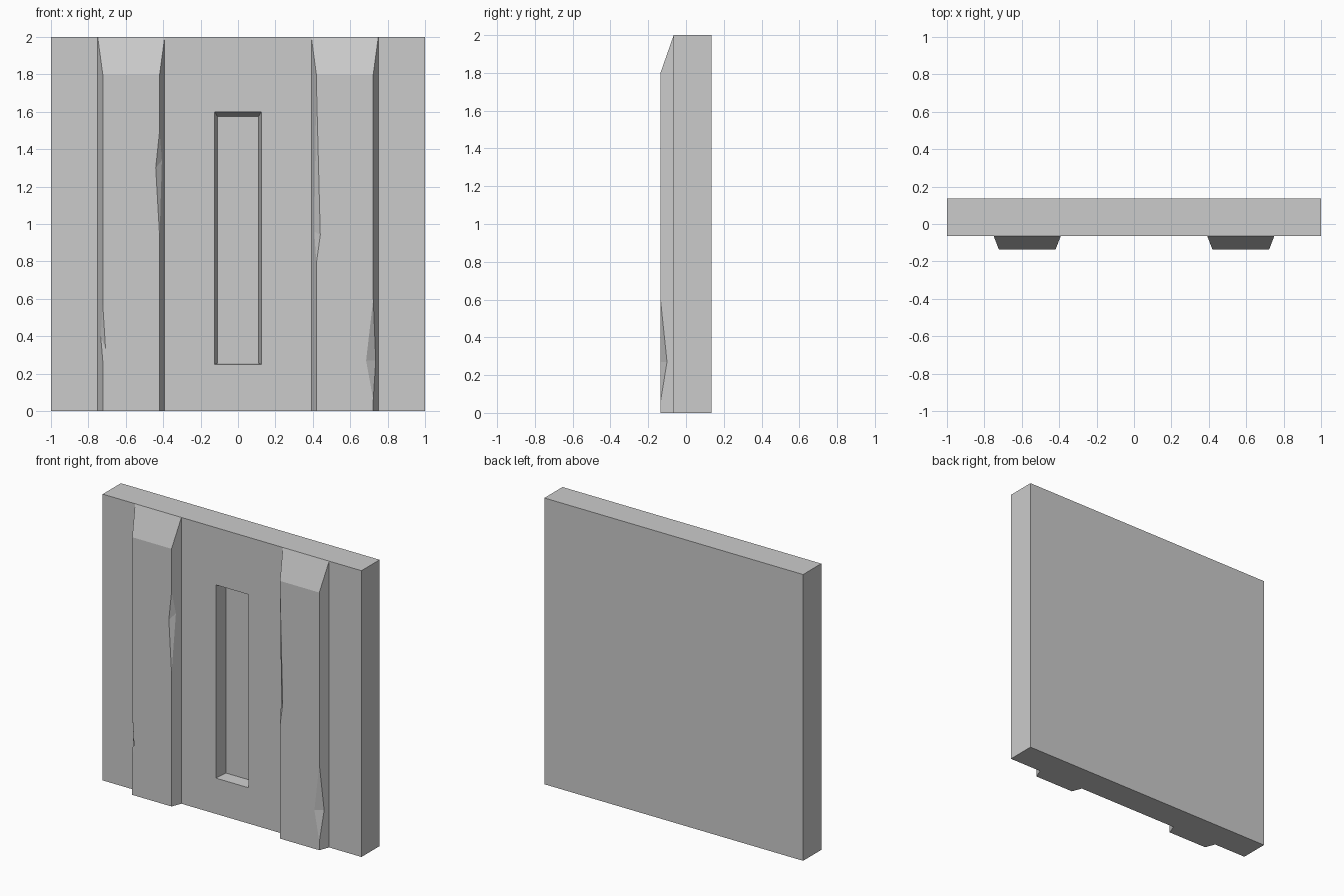
import bpy
import bmesh
from mathutils import Vector

if "Cube" in bpy.data.objects:
    bpy.data.objects.remove(bpy.data.objects["Cube"])

BACK, FACE, RIB = 0.135, -0.065, -0.135   # y of slab back, slab front, rib front


def hull(name, points):
    """Convex solid around a handful of corner points."""
    bm = bmesh.new()
    for p in points:
        bm.verts.new(p)
    bmesh.ops.convex_hull(bm, input=bm.verts)
    bmesh.ops.dissolve_limit(bm, angle_limit=0.001, verts=bm.verts, edges=bm.edges)
    bmesh.ops.recalc_face_normals(bm, faces=bm.faces)
    mesh = bpy.data.meshes.new(name)
    bm.to_mesh(mesh)
    bm.free()
    obj = bpy.data.objects.new(name, mesh)
    bpy.context.collection.objects.link(obj)
    return obj


def rect(x0, x1, z0, z1, y):
    return [(x, y, z) for x in (x0, x1) for z in (z0, z1)]


def cut(target, cutter):
    """Subtract the cutter, apply, and remove it."""
    cutter.hide_render = True
    mod = target.modifiers.new("cut", 'BOOLEAN')
    mod.operation = 'DIFFERENCE'
    mod.solver = 'EXACT'
    mod.object = cutter
    bpy.context.view_layer.objects.active = target
    bpy.ops.object.modifier_apply(modifier=mod.name)
    bpy.data.objects.remove(cutter)


def chip(target, edge_x, z_top, z_bottom, front, side):
    """Knock a V-shaped chip out of a vertical rib edge."""
    corners = [Vector((edge_x, RIB, z_top)), Vector((edge_x, RIB, z_bottom)),
               Vector((front[0], RIB, front[1])), Vector(side)]
    # grow about the middle of the V's valley so its two planes stay in place
    mid = (corners[2] + corners[3]) / 2
    cut(target, hull("chip_cutter", [mid + (c - mid) * 1.5 for c in corners]))


# wall slab with a tapered recess
slab = hull("wall_slab", rect(-1, 1, 0, 2, FACE) + rect(-1, 1, 0, 2, BACK))
cut(slab, hull("recess_cutter", rect(-0.11, 0.11, 0.255, 1.575, 0.025)
               + rect(-0.14, 0.14, 0.245, 1.625, -0.155)))

# two bevelled ribs with sloped tops
ribs = []
for name, x0, x1 in (("left_rib", -0.75, -0.392), ("right_rib", 0.392, 0.75)):
    ribs.append(hull(name, rect(x0, x1, 0, 2, FACE)
                     + rect(x0 + 0.027, x1 - 0.027, 0, 1.8, RIB)))
left, right = ribs

# chipped edges
chip(left, -0.723, 0.57, 0.27, (-0.708, 0.33), (-0.734, -0.106, 0.40))
chip(left, -0.419, 1.50, 0.93, (-0.44, 1.30), (-0.407, -0.104, 1.34))
chip(right, 0.419, 1.76, 0.79, (0.44, 0.94), (0.408, -0.106, 0.96))
chip(right, 0.723, 0.60, 0.06, (0.685, 0.27), (0.737, -0.10, 0.27))
